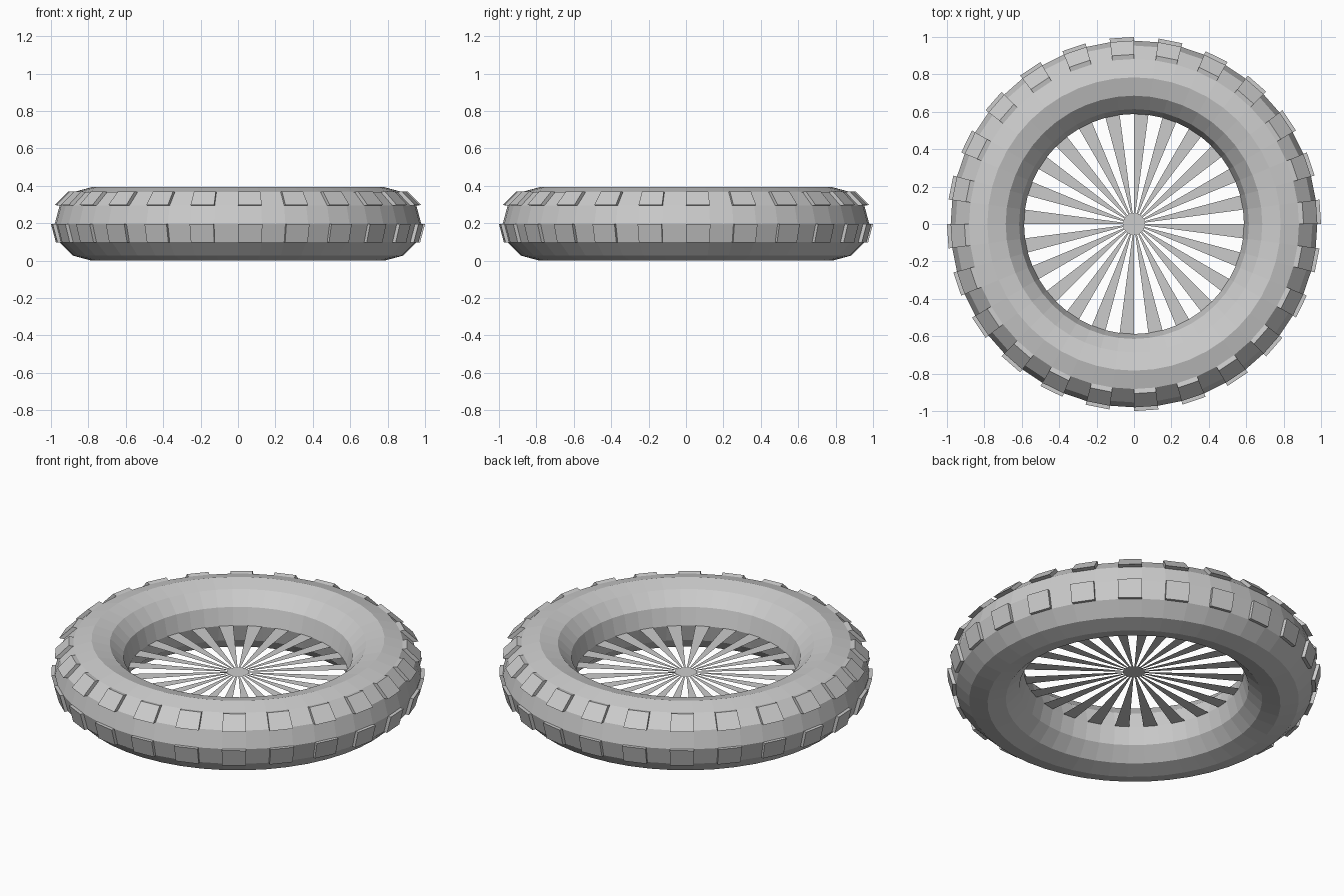
import bpy, bmesh, math

if "Cube" in bpy.data.objects:
    bpy.data.objects.remove(bpy.data.objects["Cube"], do_unlink=True)

SEGMENTS = 48
RING = 0.784
TUBE = RING / 4
STEP = math.tau / SEGMENTS

grey = bpy.data.materials.new("light_grey")
grey.use_nodes = True
colour = (0.6, 0.6, 0.6, 1)
grey.diffuse_color = colour
grey.node_tree.nodes["Principled BSDF"].inputs["Base Color"].default_value = colour


def finish(bm, obj):
    bm.to_mesh(obj.data)
    bm.free()
    obj.data.materials.append(grey)
    obj.location.z = TUBE


# Tyre: a faceted ring
bpy.ops.mesh.primitive_torus_add(major_segments=SEGMENTS, minor_segments=12,
                                 major_radius=RING, minor_radius=TUBE)
tyre = bpy.context.object
tyre.name = "tyre"
bm = bmesh.new()
bm.from_mesh(tyre.data)


# Tread blocks: every second face of two outer bands, raised outwards
def raise_blocks(low, high, growth):
    chosen = []
    for face in bm.faces:
        c = face.calc_center_median()
        around = math.atan2(c.y, c.x) % math.tau
        tilt = math.degrees(math.atan2(c.z, c.xy.length - RING))
        if low < tilt < high and int(around / STEP) % 2 == 0:
            chosen.append(face)
    raised = bmesh.ops.extrude_discrete_faces(bm, faces=chosen)["faces"]
    for vert in {v for f in raised for v in f.verts}:
        vert.co *= growth


raise_blocks(-30, 0, 1.0204)
raise_blocks(30, 60, 1.028)
finish(bm, tyre)

# Wheel: flat hub disc with tapering spokes across the opening
wheel = bpy.data.objects.new("spokes_and_hub", bpy.data.meshes.new("spokes_and_hub"))
bpy.context.collection.objects.link(wheel)
bm = bmesh.new()


def ring(radius):
    return [bm.verts.new((radius * math.cos(i * STEP), radius * math.sin(i * STEP), 0))
            for i in range(SEGMENTS)]


hub, rim = ring(0.059), ring(RING - TUBE)
bm.faces.new(hub)
for i in range(1, SEGMENTS, 2):
    j = (i + 1) % SEGMENTS
    bm.faces.new((hub[i], rim[i], rim[j], hub[j]))
bmesh.ops.delete(bm, geom=[v for v in bm.verts if not v.link_faces], context="VERTS")
finish(bm, wheel)
